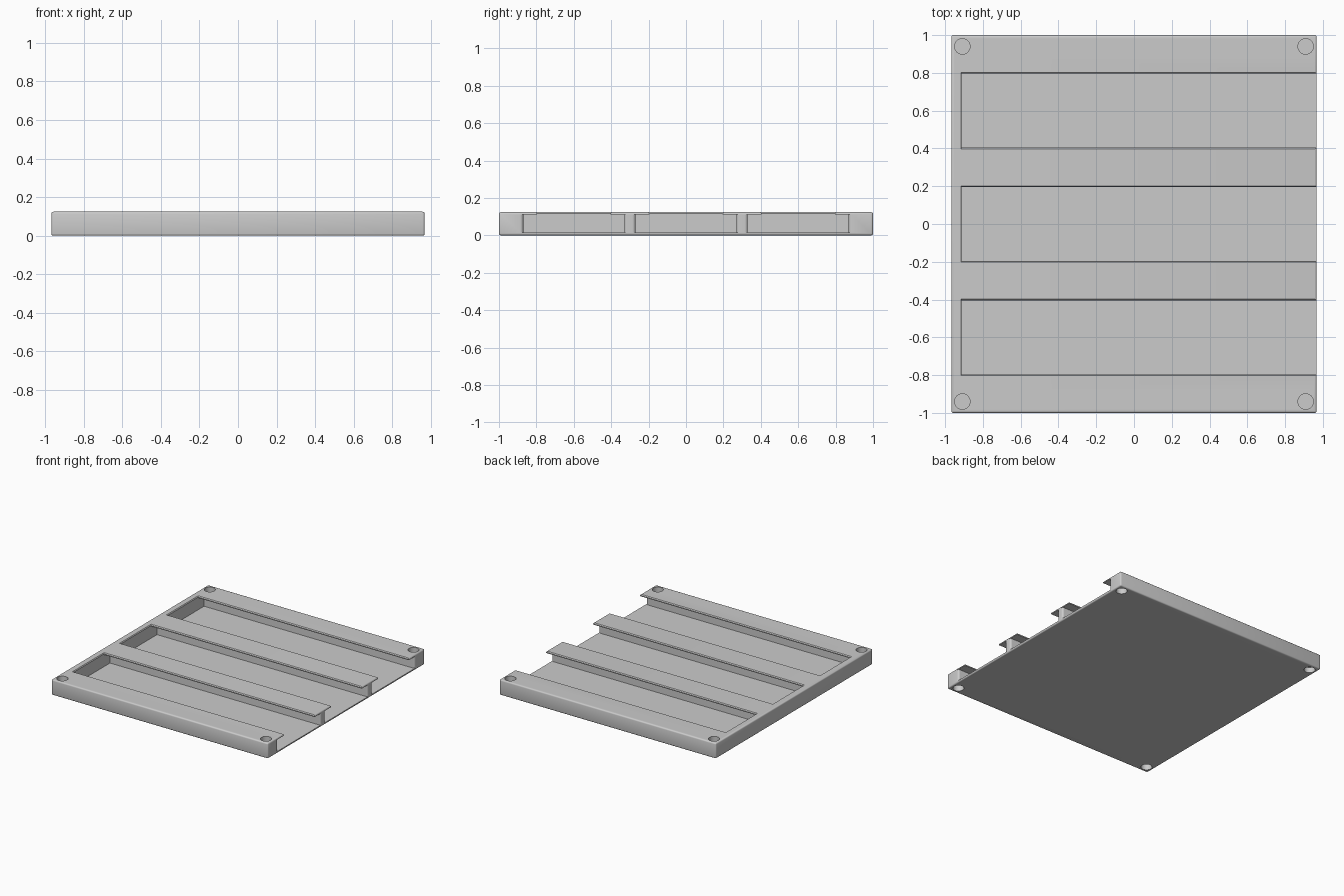
import bpy, bmesh, math

if "Cube" in bpy.data.objects:
    bpy.data.objects.remove(bpy.data.objects["Cube"])

HX, HY, H = 0.967, 1.0, 0.124      # half sizes and height of the plate
X0 = -0.912                        # closed end of the channels

grey = bpy.data.materials.new("light grey")
grey.diffuse_color = (0.6, 0.6, 0.6, 1)
grey.use_nodes = True
grey.node_tree.nodes["Principled BSDF"].inputs["Base Color"].default_value = grey.diffuse_color


def new_object(name, bm):
    bmesh.ops.recalc_face_normals(bm, faces=bm.faces)
    me = bpy.data.meshes.new(name)
    bm.to_mesh(me)
    bm.free()
    me.materials.append(grey)
    ob = bpy.data.objects.new(name, me)
    bpy.context.collection.objects.link(ob)
    return ob


def loft(name, outlines):
    """Solid from stacked outlines, each (z, [(x, y), ...])."""
    bm = bmesh.new()
    rings = [[bm.verts.new((x, y, z)) for x, y in pts] for z, pts in outlines]
    n = len(rings[0])
    for a, b in zip(rings, rings[1:]):
        for i in range(n):
            j = (i + 1) % n
            bm.faces.new((a[i], a[j], b[j], b[i]))
    bm.faces.new(rings[0][::-1])
    bm.faces.new(rings[-1])
    return new_object(name, bm)


def slot(cy, x0, half):
    return [(x0, cy - half), (1.1, cy - half), (1.1, cy + half), (x0, cy + half)]


def circle(cx, cy, r, n=40):
    return [(cx + r * math.cos(2 * math.pi * i / n),
             cy + r * math.sin(2 * math.pi * i / n)) for i in range(n)]


# plate with softly rounded edges
bm = bmesh.new()
bmesh.ops.create_cube(bm, size=1)
for v in bm.verts:
    v.co = (v.co.x * 2 * HX, v.co.y * 2 * HY, (v.co.z + 0.5) * H)
bmesh.ops.bevel(bm, geom=bm.edges[:], offset=0.01, segments=3, profile=0.5, affect='EDGES')
plate = new_object("slotted_plate", bm)

cutters = []
R = 0.016
for cy in (-0.6, 0, 0.6):
    # wide lower channel, flared so the rib ends are rounded
    side = [(X0, 0.27)]
    for i in range(6):
        a = math.pi / 2 * i / 5
        side.append((HX - R + R * math.sin(a), 0.27 + R * (1 - math.cos(a))))
    side.append((1.1, 0.27 + R))
    pts = [(x, cy - w) for x, w in side] + [(x, cy + w) for x, w in reversed(side)]
    cutters.append(loft("channel_cutter", [(0.015, pts), (0.11, pts)]))
    # narrow upper opening with eased lip edges
    cutters.append(loft("opening_cutter", [
        (0.1, slot(cy, X0, 0.196)), (0.117, slot(cy, X0, 0.196)),
        (H, slot(cy, X0 - 0.005, 0.202)), (0.2, slot(cy, X0 - 0.005, 0.202))]))

# blind round recesses in the corners, top and bottom
for sx in (-1, 1):
    for sy in (-1, 1):
        c = circle(sx * 0.909, sy * 0.94, 0.041)
        for z0, z1 in ((H - 0.045, 0.2), (-0.1, 0.045)):
            cutters.append(loft("recess_cutter", [(z0, c), (z1, c)]))

for cut in cutters:
    cut.hide_render = True
    m = plate.modifiers.new("cut", 'BOOLEAN')
    m.operation = 'DIFFERENCE'
    m.solver = 'EXACT'
    m.object = cut

# apply the cuts and clear the helpers
deps = bpy.context.evaluated_depsgraph_get()
result = bpy.data.meshes.new_from_object(plate.evaluated_get(deps))
plate.modifiers.clear()
plate.data = result
for cut in cutters:
    bpy.data.objects.remove(cut)

bpy.context.view_layer.objects.active = plate
plate.select_set(True)
bpy.ops.object.shade_smooth_by_angle(angle=math.radians(35))
